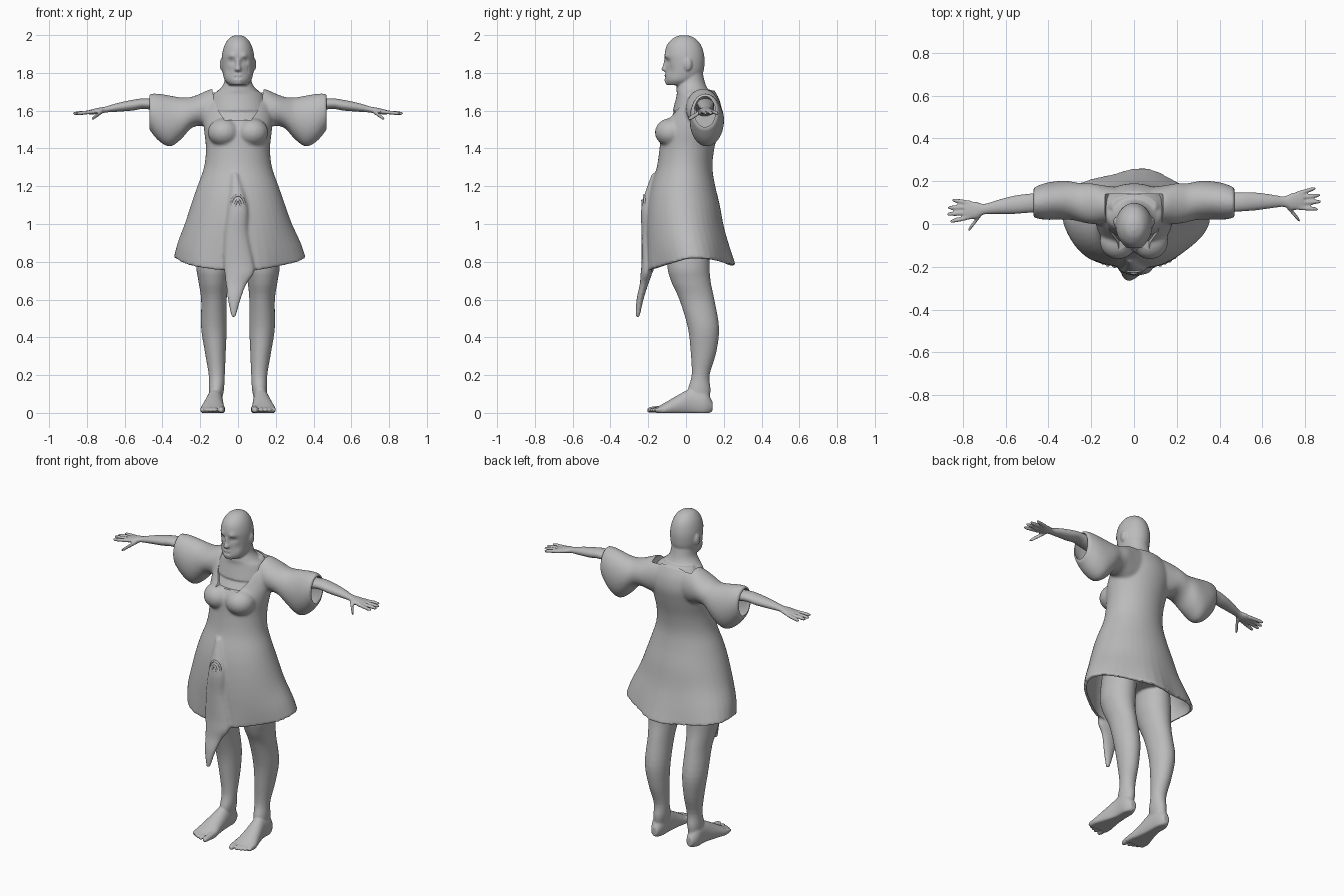
import bpy, bmesh, math
from mathutils import Vector, Matrix

cube = bpy.data.objects.get("Cube")
if cube:
    bpy.data.objects.remove(cube)

grey = bpy.data.materials.new("plain_grey")
grey.use_nodes = True
grey.diffuse_color = (0.5, 0.5, 0.5, 1)
grey.node_tree.nodes["Principled BSDF"].inputs["Base Color"].default_value = grey.diffuse_color


def spline(rows, steps=4):
    """Smoothly fill in rows between the given ones."""
    rows = [Vector(r) for r in rows]
    out = []
    for i in range(len(rows) - 1):
        a, b = rows[max(i - 1, 0)], rows[i]
        c, d = rows[i + 1], rows[min(i + 2, len(rows) - 1)]
        for k in range(steps):
            t = k / steps
            out.append(b + (c - a) * (t / 2) + (a * 2 - b * 5 + c * 4 - d) * (t * t / 2)
                       + (b * 3 - a - c * 3 + d) * (t ** 3 / 2))
    return out + [rows[-1]]


def loft(bm, axis, rows, warp=None, inset=0.0, seg=40):
    """Closed skin over ellipses; a row is position, then min and max across both other axes."""
    rings = []
    for t, a0, a1, b0, b1 in spline(rows):
        ca, cb = (a0 + a1) / 2, (b0 + b1) / 2
        ra, rb = (a1 - a0) / 2 - inset, (b1 - b0) / 2 - inset
        pts = [(ca, cb)] + [(ca + ra * math.cos(k * math.tau / seg), cb + rb * math.sin(k * math.tau / seg))
                            for k in range(seg)]
        ring = []
        for a, b in pts:
            co = Vector({"x": (t, a, b), "y": (a, t, b), "z": (a, b, t)}[axis])
            ring.append(co if warp is None else warp(co))
        rings.append(ring)
    skins = [[bm.verts.new(co) for co in ring[1:]] for ring in rings]
    for low, high in zip(skins, skins[1:]):
        for k in range(seg):
            n = (k + 1) % seg
            bm.faces.new((low[k], low[n], high[n], high[k]))
    for ring, skin in ((rings[0], skins[0]), (rings[-1], skins[-1])):
        hub = bm.verts.new(ring[0])
        for k in range(seg):
            bm.faces.new((hub, skin[k], skin[(k + 1) % seg]))


def digit(bm, axis, start, end, r, warp):
    """Rounded finger or toe."""
    p, q = Vector(start), Vector(end)
    rows = []
    for t, s in ((0, 1), (0.5, 1), (0.85, 0.9), (1, 0.5)):
        c = p.lerp(q, t)
        rows.append((c.x, c.y - r * s, c.y + r * s, c.z - r * s, c.z + r * s))
    loft(bm, axis, rows, warp, seg=12)


def ball(bm, centre, size):
    bmesh.ops.create_uvsphere(bm, u_segments=24, v_segments=16, radius=1,
                              matrix=Matrix.Translation(centre) @ Matrix.Diagonal((*size, 1)))


def both(rows):
    """Rows of height, half width, front, back for parts centred on the middle."""
    return [(z, -w, w, y0, y1) for z, w, y0, y1 in rows]


def make(name, bm):
    bmesh.ops.recalc_face_normals(bm, faces=bm.faces)
    mesh = bpy.data.meshes.new(name)
    bm.to_mesh(mesh)
    bm.free()
    obj = bpy.data.objects.new(name, mesh)
    bpy.context.collection.objects.link(obj)
    return obj


def bake(obj):
    graph = bpy.context.evaluated_depsgraph_get()
    mesh = bpy.data.meshes.new_from_object(obj.evaluated_get(graph))
    obj.modifiers.clear()
    obj.data = mesh


def fuse(obj, voxel, rounds):
    """Melt overlapping parts into one smooth, lightened skin."""
    mod = obj.modifiers.new("fuse", "REMESH")
    mod.mode = "VOXEL"
    mod.voxel_size = voxel
    mod = obj.modifiers.new("soften", "SMOOTH")
    mod.iterations = rounds
    mod = obj.modifiers.new("lighten", "DECIMATE")
    mod.ratio = 0.5
    bake(obj)


def finish(obj, angle):
    obj.data.materials.clear()
    obj.data.materials.append(grey)
    bpy.ops.object.select_all(action="DESELECT")
    obj.select_set(True)
    bpy.context.view_layer.objects.active = obj
    bpy.ops.object.shade_smooth_by_angle(angle=math.radians(angle))


chest = both([(1.71, .12, .02, .15), (1.65, .17, -.04, .18), (1.58, .185, -.085, .19), (1.5, .18, -.13, .175),
              (1.4, .17, -.14, .15), (1.3, .18, -.155, .14), (1.2, .215, -.185, .155)])
skirt = both([(1.1, .25, -.205, .18), (1, .285, -.21, .2), (.9, .325, -.205, .23), (.82, .345, -.2, .255)])
sleeve = [(.3, .02, .2, 1.45, 1.67), (.36, .02, .2, 1.41, 1.68), (.42, .02, .19, 1.44, 1.69),
          (.47, .03, .17, 1.5, 1.69)]

# Body: torso, neck, head and face
body = bmesh.new()
loft(body, "z", chest, inset=.015)
loft(body, "z", both([(1.25, .17, -.12, .12), (1.05, .19, -.11, .14), (.88, .17, -.07, .12)]))
loft(body, "z", both([(1.82, .065, -.03, .085), (1.75, .073, -.045, .1), (1.71, .1, -.05, .12),
                      (1.68, .135, -.05, .15), (1.6, .16, -.07, .17)]))
loft(body, "z", both([(1.999, .015, -.03, .01), (1.985, .045, -.065, .045), (1.95, .07, -.1, .078),
                      (1.9, .084, -.113, .095), (1.85, .086, -.108, .098), (1.8, .081, -.108, .09),
                      (1.76, .07, -.11, .06), (1.735, .045, -.1, .02)]))
loft(body, "z", both([(1.875, .012, -.116, -.08), (1.84, .013, -.122, -.08), (1.82, .019, -.132, -.08),
                      (1.808, .015, -.12, -.08)]))

for s in (-1, 1):
    def limb(c):
        return Vector((s * c.x, c.y, max(c.z, 0)))

    def reach(c):
        return Vector((s * c.x, c.y + .07 * s * max(c.x - .45, 0), c.z))

    # Ear
    ball(body, (s * .085, .01, 1.845), (.012, .022, .034))
    # Leg
    loft(body, "z", [(1.05, .03, .19, -.09, .13), (.8, .035, .22, -.1, .125), (.7, .05, .21, -.08, .13),
                     (.6, .06, .195, -.035, .15), (.45, .06, .195, .01, .175), (.32, .065, .175, .025, .16),
                     (.2, .07, .155, .03, .125), (.12, .075, .155, .01, .13), (.05, .09, .15, .02, .12)], limb)
    # Foot and toes
    loft(body, "y", [(.14, .1, .14, .01, .06), (.1, .085, .16, -.02, .12), (.03, .08, .165, -.02, .13),
                     (-.05, .075, .185, -.02, .09), (-.11, .068, .2, -.02, .055), (-.155, .07, .195, -.01, .03)],
         limb)
    for x, tip, r in ((.086, -.205, .018), (.118, -.2, .013), (.142, -.19, .013), (.164, -.18, .012),
                      (.186, -.165, .012)):
        digit(body, "y", (-.1, x, .025), (tip, x + .004, .014), r, limb)
    # Arm and hand
    loft(body, "x", [(.12, .04, .14, 1.57, 1.67), (.3, .05, .15, 1.57, 1.65), (.48, .055, .145, 1.608, 1.665),
                     (.56, .055, .14, 1.6, 1.657), (.64, .06, .125, 1.594, 1.64), (.7, .062, .112, 1.59, 1.622),
                     (.74, .045, .125, 1.582, 1.615), (.79, .045, .13, 1.58, 1.603)], reach)
    for base, tip, long in ((.055, .04, .86), (.077, .075, .875), (.1, .106, .87), (.12, .14, .85)):
        digit(body, "x", (.76, base, 1.594), (long, tip, 1.585), .0105, reach)
    digit(body, "x", (.715, .065, 1.598), (.775, -.008, 1.555), .0125, reach)

body = make("body", body)
fuse(body, .006, 3)

# Face modelling: soft pushes forward or back around a point
for x, z, r, push in ((.035, 1.888, .017, -.008), (.036, 1.862, .016, .014), (.036, 1.858, .008, -.006),
                      (.05, 1.815, .018, .008), (.012, 1.787, .009, -.006), (.012, 1.775, .006, .007),
                      (.012, 1.764, .008, -.005), (.01, 1.745, .014, -.005)):
    for v in body.data.vertices:
        if v.co.y < -.04 and v.co.z > 1.7:
            d = (abs(v.co.x) - x) ** 2 + (v.co.z - z) ** 2
            v.co.y += push * math.exp(-d / r ** 2)
finish(body, 70)


def drape(c):
    """Folds and an uneven hem that grow towards the bottom of the skirt."""
    f = min(max((1.15 - c.z) / .33, 0), 1)
    ang = math.atan2(c.y, c.x)
    fold = 1 + .045 * f * f * math.sin(5 * ang + .9)
    hem = -.07 * max(0, -math.sin(ang)) ** .7 - .04 * max(0, math.sin(ang)) ** 2
    return Vector((c.x * fold, c.y * fold, c.z + f * hem))


# Tunic with bust, wide sleeves and a hanging front tail, and the hollows inside it
tunic, hollow = bmesh.new(), bmesh.new()
loft(tunic, "z", chest + skirt, drape)
below = [(.6, *skirt[-1][1:])]
loft(hollow, "z", skirt + below, drape, inset=.018)
loft(tunic, "z", [(1.27, -.035, 0, -.18, -.13), (1.1, -.05, .05, -.235, -.17), (.95, -.07, .05, -.235, -.18),
                  (.8, -.075, .08, -.235, -.18), (.74, -.072, .085, -.24, -.18), (.68, -.065, .045, -.245, -.2),
                  (.6, -.055, .015, -.262, -.225), (.505, -.035, -.012, -.268, -.245)])
for s in (-1, 1):
    def side(c):
        return Vector((s * c.x, c.y, c.z))

    ball(tunic, (s * .075, -.08, 1.485), (.085, .085, .075))
    loft(tunic, "x", [(.06, .01, .17, 1.5, 1.72), (.14, 0, .18, 1.5, 1.715), (.2, 0, .19, 1.52, 1.69),
                      (.25, .01, .19, 1.505, 1.672)] + sleeve, side)
    loft(hollow, "x", sleeve + [(.52, *sleeve[-1][1:])], side, inset=.014)

# Neckline opening
outline = [(.145, 1.8), (.135, 1.7), (.11, 1.61), (.07, 1.55)]
outline += [(-x, z) for x, z in reversed(outline)]
front = [hollow.verts.new((x, -.4, z)) for x, z in outline]
back = [hollow.verts.new((x, .14, z)) for x, z in outline]
hollow.faces.new(front)
hollow.faces.new(back[::-1])
for k in range(len(outline)):
    n = (k + 1) % len(outline)
    hollow.faces.new((front[k], back[k], back[n], front[n]))

tunic = make("tunic", tunic)
fuse(tunic, .008, 8)
hollow = make("tunic_hollow", hollow)
hollow.hide_render = True
cut = tunic.modifiers.new("hollow", "BOOLEAN")
cut.operation = "DIFFERENCE"
cut.solver = "EXACT"
cut.object = hollow
bake(tunic)
bpy.data.objects.remove(hollow)
finish(tunic, 50)

# Knotted cord on the front
cord = bpy.data.curves.new("cord_bow", "CURVE")
cord.dimensions = "3D"
cord.bevel_depth = .006
for path in ([(-.02, 1.05), (-.042, 1.1), (-.025, 1.155), (.025, 1.155), (.042, 1.1), (.02, 1.05)],
             [(-.018, 1.05), (-.018, 1.1), (0, 1.15), (.018, 1.1), (.018, 1.05)]):
    line = cord.splines.new("NURBS")
    line.points.add(len(path) - 1)
    line.use_endpoint_u = True
    for point, (x, z) in zip(line.points, path):
        point.co = (x, -.236 + abs(x) * .5, z, 1)
cord.materials.append(grey)
bpy.context.collection.objects.link(bpy.data.objects.new("cord_bow", cord))
